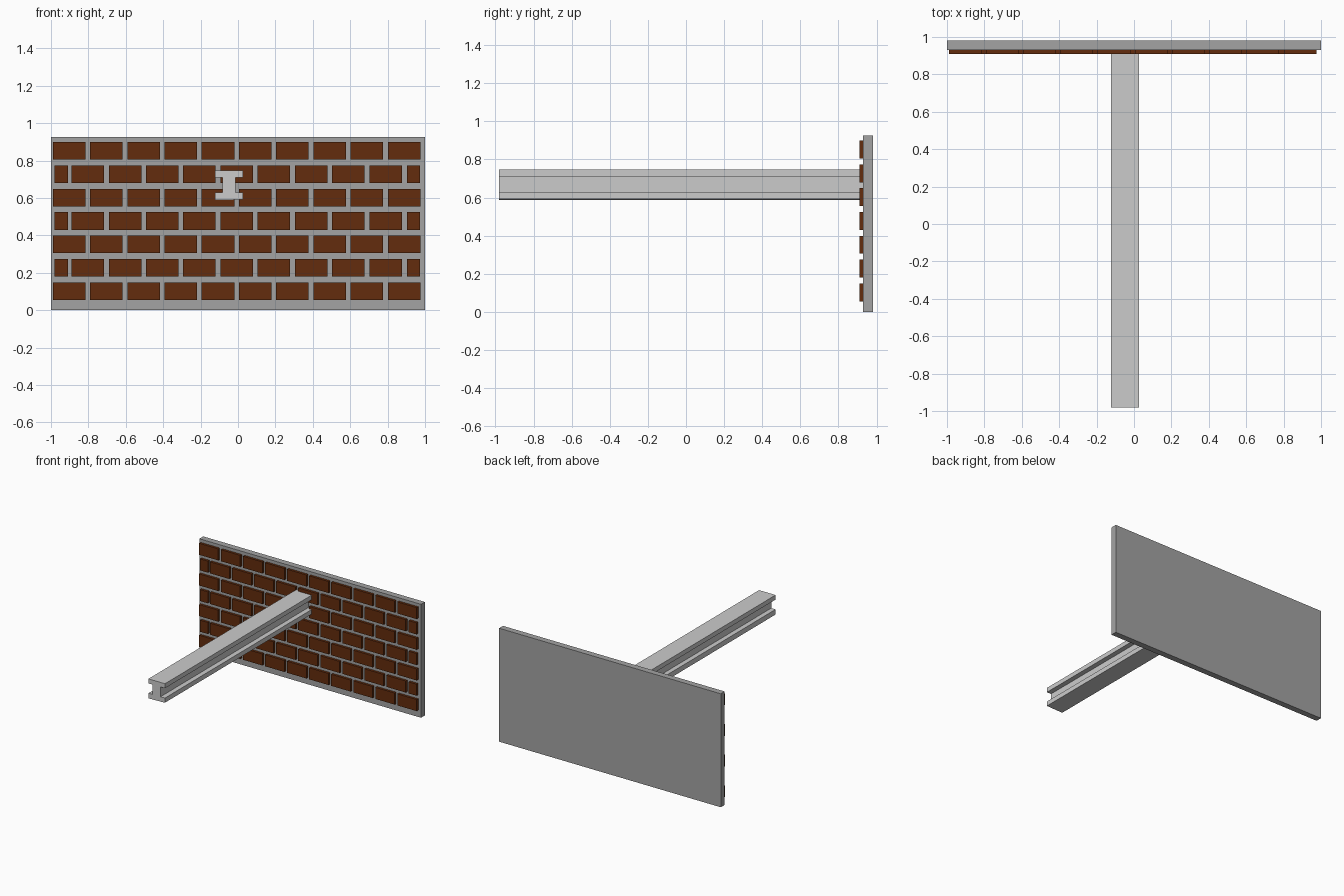
import bpy
import bmesh
from mathutils import Matrix, Vector

cube = bpy.data.objects.get("Cube")
if cube:
    bpy.data.objects.remove(cube, do_unlink=True)


def material(name, rgb):
    mat = bpy.data.materials.new(name)
    mat.use_nodes = True
    colour = (*rgb, 1)
    mat.diffuse_color = colour
    mat.node_tree.nodes["Principled BSDF"].inputs["Base Color"].default_value = colour
    return mat


def finish(name, bm, mat):
    bmesh.ops.recalc_face_normals(bm, faces=bm.faces)
    mesh = bpy.data.meshes.new(name)
    bm.to_mesh(mesh)
    bm.free()
    mesh.materials.append(mat)
    obj = bpy.data.objects.new(name, mesh)
    bpy.context.collection.objects.link(obj)
    return obj


def add_box(bm, low, high):
    low, high = Vector(low), Vector(high)
    scale = Matrix.Diagonal((*(high - low), 1))
    bmesh.ops.create_cube(bm, size=1, matrix=Matrix.Translation((low + high) / 2) @ scale)


mortar = material("mortar grey", (0.37, 0.37, 0.37))
brick = material("brick brown", (0.125, 0.025, 0.004))
steel = material("light steel", (0.6, 0.6, 0.6))

WALL_FRONT, WALL_BACK = 0.93, 0.98
BRICK_FRONT = 0.91

# Mortar slab
bm = bmesh.new()
add_box(bm, (-1, WALL_FRONT, 0), (1, WALL_BACK, 0.925))
finish("wall_slab", bm, mortar)

# Brick courses: full rows alternate with offset rows ending in half bricks
bm = bmesh.new()
PITCH, WIDTH = 0.199, 0.174
for row in range(7):
    z = 0.055 + 0.125 * row
    if row % 2 == 0:
        spans = [(-0.99 + PITCH * i, WIDTH) for i in range(10)]
    else:
        spans = [(-0.89 + PITCH * i, WIDTH) for i in range(9)]
        spans += [(-0.98, 0.07), (0.903, 0.07)]
    for x, width in spans:
        add_box(bm, (x, BRICK_FRONT, z), (x + width, WALL_FRONT, z + 0.094))
finish("bricks", bm, brick)

# I-beam: profile extruded along y into the wall
LEFT, RIGHT = -0.122, 0.027
WEB_LEFT, WEB_RIGHT = -0.083, -0.013
profile = [
    (LEFT, 0.588), (RIGHT, 0.592), (RIGHT, 0.63), (WEB_RIGHT, 0.63),
    (WEB_RIGHT, 0.71), (RIGHT, 0.71), (RIGHT, 0.747), (LEFT, 0.747),
    (LEFT, 0.71), (WEB_LEFT, 0.71), (WEB_LEFT, 0.63), (LEFT, 0.63),
]
bm = bmesh.new()
end = bm.faces.new([bm.verts.new((x, -0.98, z)) for x, z in profile])
result = bmesh.ops.extrude_face_region(bm, geom=[end], use_keep_orig=True)
moved = [v for v in result["geom"] if isinstance(v, bmesh.types.BMVert)]
bmesh.ops.translate(bm, verts=moved, vec=(0, WALL_FRONT + 0.98, 0))
finish("steel_beam", bm, steel)
